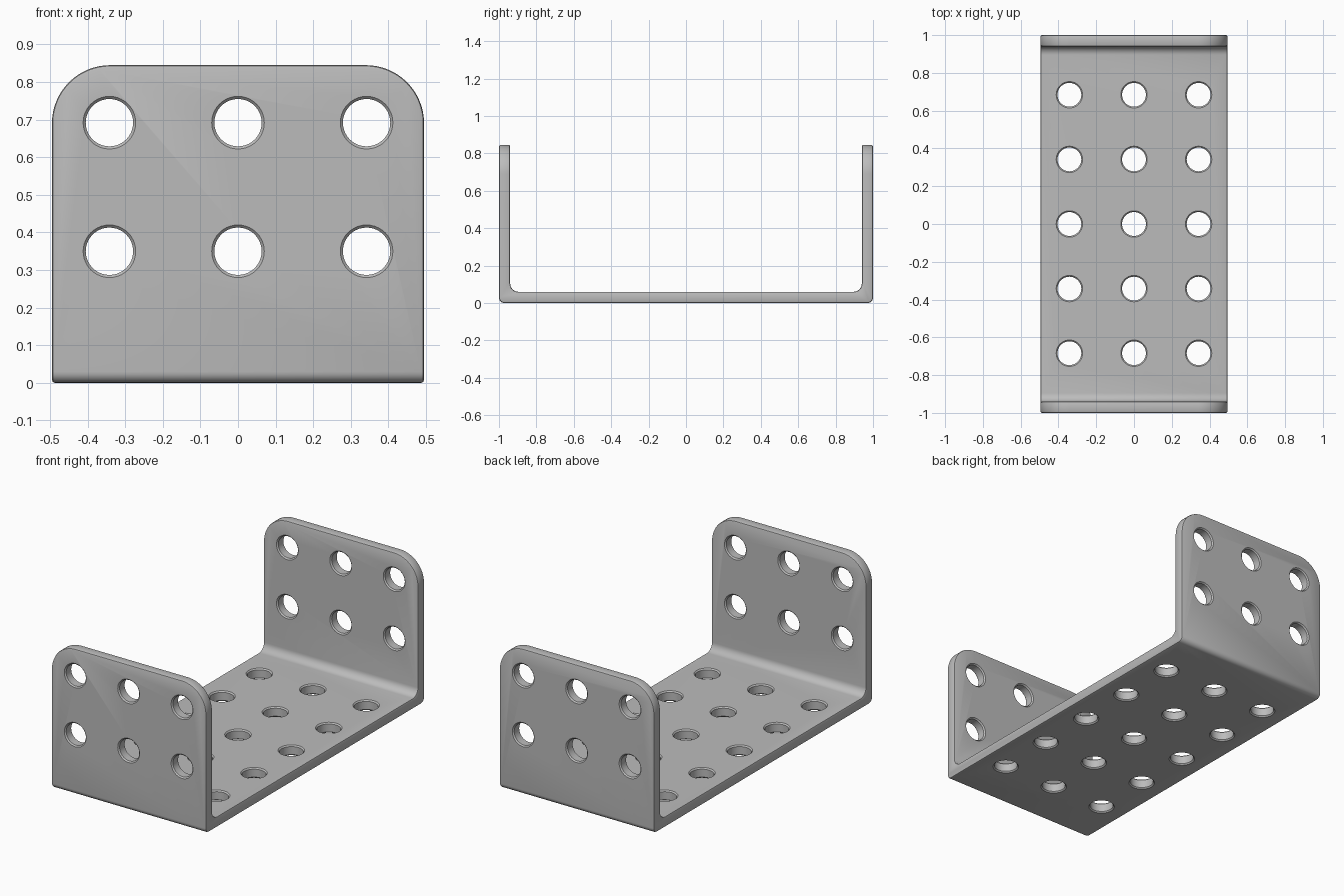
import bpy
import bmesh
import math
from mathutils import Matrix, Vector

default = bpy.data.objects.get("Cube")
if default:
    bpy.data.objects.remove(default, do_unlink=True)

HALF_W, HALF_L, HEIGHT, THICK = 0.495, 1.0, 0.845, 0.06
PITCH = 0.342
HOLE_R, CHAMFER = 0.063, 0.007


def make_object(name, bm):
    mesh = bpy.data.meshes.new(name)
    bmesh.ops.recalc_face_normals(bm, faces=bm.faces)
    bm.to_mesh(mesh)
    bm.free()
    obj = bpy.data.objects.new(name, mesh)
    bpy.context.collection.objects.link(obj)
    return obj


def near(a, b):
    return abs(a - b) < 1e-4


def round_edges(bm, rule, radius, segments):
    edges = [e for e in bm.edges if all(rule(v.co) for v in e.verts)]
    bmesh.ops.bevel(bm, geom=edges, offset=radius, segments=segments,
                    profile=0.5, affect='EDGES', clamp_overlap=False)


# U-shaped channel: extruded profile with rounded bends and wall corners
inner = HALF_L - THICK
half = [(HALF_L, 0), (HALF_L, HEIGHT), (inner, HEIGHT), (inner, THICK)]
profile = half + [(-y, z) for y, z in reversed(half)]
bm = bmesh.new()
face = bm.faces.new([bm.verts.new((-HALF_W, y, z)) for y, z in profile])
extruded = bmesh.ops.extrude_face_region(bm, geom=[face], use_keep_orig=True)
bmesh.ops.translate(bm, vec=(2 * HALF_W, 0, 0),
                    verts=[g for g in extruded["geom"] if isinstance(g, bmesh.types.BMVert)])
bmesh.ops.recalc_face_normals(bm, faces=bm.faces)


for side in (-1, 1):
    round_edges(bm, lambda c: near(c.y, side * HALF_L) and near(c.z, 0), 0.03, 6)
    round_edges(bm, lambda c: near(c.y, side * inner) and near(c.z, THICK), 0.045, 8)
    for end in (-1, 1):
        round_edges(bm, lambda c: near(c.x, side * HALF_W) and near(c.z, HEIGHT)
                    and c.y * end > 0, 0.155, 16)
bracket = make_object("channel_bracket", bm)

# Hole cutters: cylinders flared at both ends to chamfer the rims
def add_cutter(bm, centre, rotation, sides=40):
    h, extra = THICK / 2, 0.004
    outer_ring = (h + extra, HOLE_R + CHAMFER + extra)
    inner_ring = (h - CHAMFER, HOLE_R)
    sections = [(-outer_ring[0], outer_ring[1]), (-inner_ring[0], inner_ring[1]),
                inner_ring, outer_ring]
    rings = []
    for t, r in sections:
        ring = []
        for i in range(sides):
            a = math.tau * i / sides
            local = Vector((r * math.cos(a), r * math.sin(a), t))
            ring.append(bm.verts.new(rotation @ local + Vector(centre)))
        rings.append(ring)
    for low, high in zip(rings, rings[1:]):
        for i in range(sides):
            j = (i + 1) % sides
            bm.faces.new((low[i], low[j], high[j], high[i]))
    bm.faces.new(rings[0][::-1])
    bm.faces.new(rings[-1])


bm = bmesh.new()
upright = Matrix.Identity(3)
sideways = Matrix.Rotation(math.pi / 2, 3, 'X')
for col in (-1, 0, 1):
    x = col * PITCH
    for row in range(-2, 3):
        add_cutter(bm, (x, row * PITCH, THICK / 2), upright)
    for end in (-1, 1):
        for z in (0.35, 0.35 + PITCH):
            add_cutter(bm, (x, end * (HALF_L - THICK / 2), z), sideways)
cutter = make_object("hole_cutters", bm)
cutter.hide_render = True

# Soften the outer rims, then punch the holes
soft = bracket.modifiers.new("soft_rims", 'BEVEL')
soft.width = 0.008
soft.segments = 2
soft.limit_method = 'ANGLE'
soft.angle_limit = math.radians(40)
soft.use_clamp_overlap = False
punch = bracket.modifiers.new("holes", 'BOOLEAN')
punch.operation = 'DIFFERENCE'
punch.solver = 'EXACT'
punch.object = cutter

bpy.ops.object.select_all(action='DESELECT')
bracket.select_set(True)
bpy.context.view_layer.objects.active = bracket
for name in ("soft_rims", "holes"):
    bpy.ops.object.modifier_apply(modifier=name)
bpy.data.objects.remove(cutter, do_unlink=True)

# Plain grey metal
grey = bpy.data.materials.new("grey_metal")
grey.use_nodes = True
colour = (0.5, 0.5, 0.5, 1)
grey.diffuse_color = colour
grey.node_tree.nodes["Principled BSDF"].inputs["Base Color"].default_value = colour
bracket.data.materials.clear()
bracket.data.materials.append(grey)
bpy.ops.object.shade_smooth_by_angle(angle=math.radians(30))
